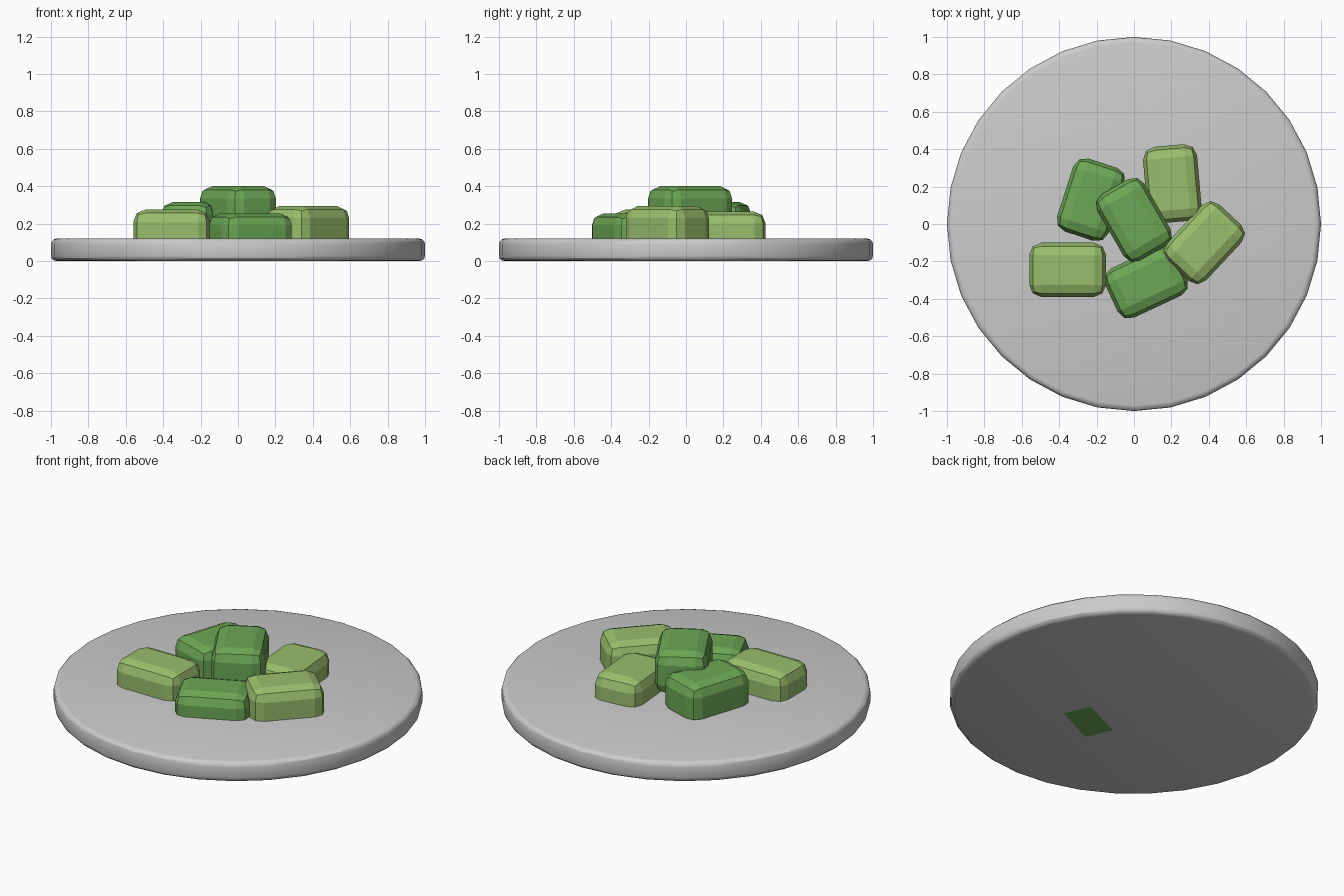
import bpy
from math import radians

if "Cube" in bpy.data.objects:
    bpy.data.objects.remove(bpy.data.objects["Cube"])


def material(name, rgb):
    mat = bpy.data.materials.new(name)
    mat.diffuse_color = (*rgb, 1)
    mat.use_nodes = True
    mat.node_tree.nodes["Principled BSDF"].inputs["Base Color"].default_value = mat.diffuse_color
    return mat


def bevel(obj, width, segments):
    mod = obj.modifiers.new("bevel", "BEVEL")
    mod.width = width
    mod.segments = segments
    mod.limit_method = "ANGLE"
    mod.angle_limit = radians(40)
    bpy.ops.object.modifier_apply(modifier=mod.name)


# Round plate with softened rim
bpy.ops.mesh.primitive_cylinder_add(vertices=32, radius=1, depth=0.12, location=(0, 0, 0.06))
plate = bpy.context.object
plate.name = "plate"
bevel(plate, 0.03, 3)
bpy.ops.object.shade_smooth_by_angle(angle=radians(30))

# Faceted chunks heaped on the plate: x, y, top height, turn, colour
dark = material("dark_green", (0.15, 0.39, 0.09))
light = material("light_green", (0.32, 0.52, 0.15))
LENGTH, WIDTH, HEIGHT = 0.41, 0.29, 0.255
chunks = [
    (-0.23, 0.13, 0.315, 72, dark),
    (0.205, 0.215, 0.265, 95, light),
    (0.375, -0.10, 0.295, 47, light),
    (-0.355, -0.245, 0.275, 0, light),
    (0.065, -0.31, 0.254, 25, dark),
    (0.0, 0.022, 0.40, 120, dark),
]
for i, (x, y, top, turn, mat) in enumerate(chunks, 1):
    bpy.ops.mesh.primitive_cube_add(size=1, location=(x, y, top - HEIGHT / 2),
                                    rotation=(0, 0, radians(turn)))
    chunk = bpy.context.object
    chunk.name = f"vegetable_chunk_{i}"
    chunk.scale = (LENGTH, WIDTH, HEIGHT)
    bpy.ops.object.transform_apply(location=False, rotation=False, scale=True)
    bevel(chunk, 0.065, 2)
    chunk.data.materials.append(mat)
